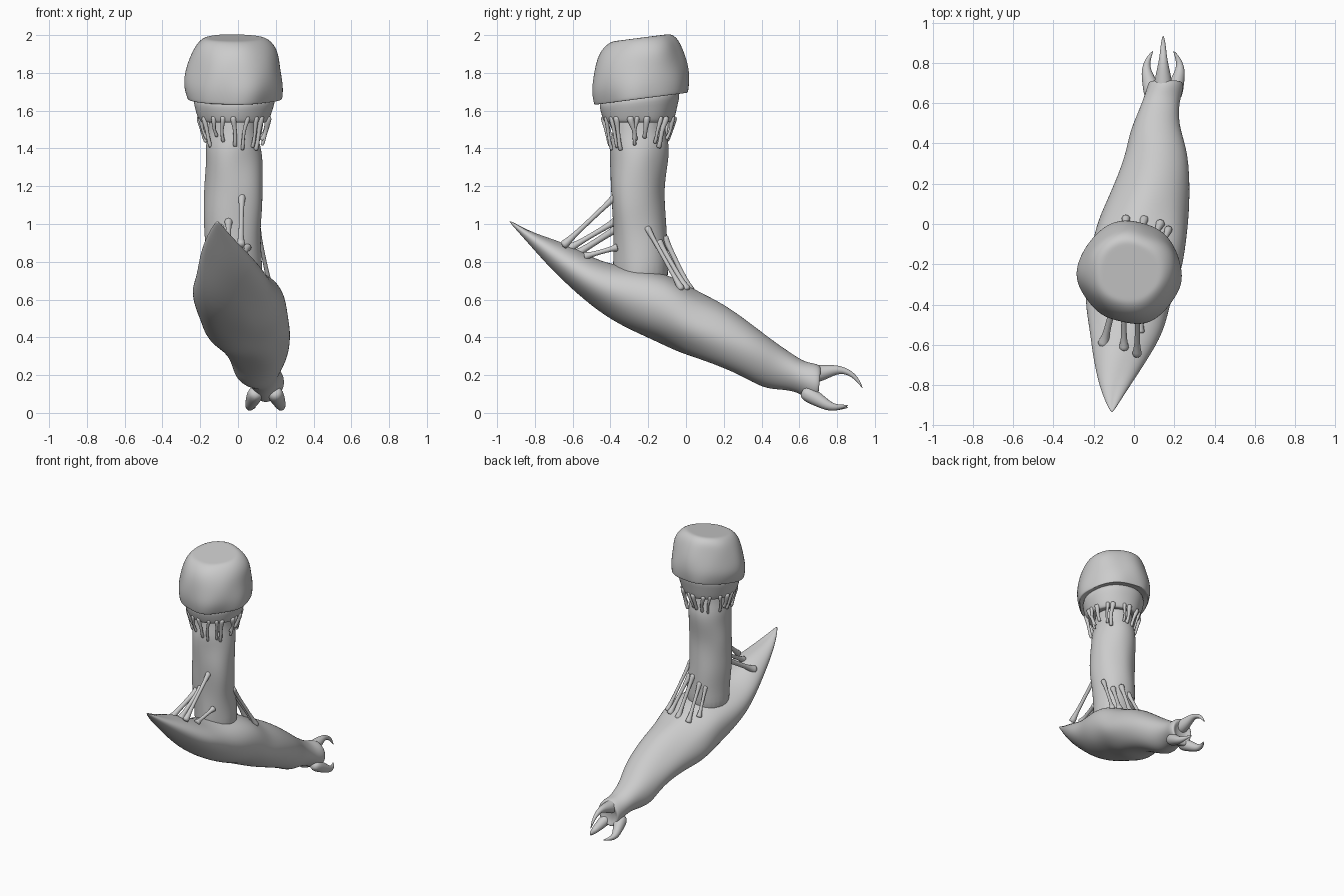
import bpy, bmesh, math, random
from mathutils import Vector, noise

random.seed(4)


def loft(name, rings, sides=24, bump=0.0, levels=2):
    """Skin a list of (centre, u, v) ellipses into a smooth closed mesh."""
    bm = bmesh.new()
    loops = []
    for c, u, v in rings:
        loop = []
        for i in range(sides):
            a = 2 * math.pi * i / sides
            off = u * math.cos(a) + v * math.sin(a)
            p = c + off
            if off.length > 0.03:
                p = p + off.normalized() * noise.noise(p * 6) * bump
            loop.append(bm.verts.new(p))
        loops.append(loop)
    for a, b in zip(loops, loops[1:]):
        for i in range(sides):
            j = (i + 1) % sides
            bm.faces.new((a[i], a[j], b[j], b[i]))
    bm.faces.new(loops[0][::-1])
    bm.faces.new(loops[-1])
    bmesh.ops.recalc_face_normals(bm, faces=bm.faces)
    for f in bm.faces:
        f.smooth = True
    me = bpy.data.meshes.new(name)
    bm.to_mesh(me)
    bm.free()
    ob = bpy.data.objects.new(name, me)
    bpy.context.collection.objects.link(ob)
    mod = ob.modifiers.new("smooth", 'SUBSURF')
    mod.levels = mod.render_levels = levels
    return ob


def tube(name, pts, sides=8, levels=2):
    """Tapered tube through (x, y, z, radius) points."""
    P = [Vector(p[:3]) for p in pts]
    rings = []
    for i, p in enumerate(P):
        d = (P[min(i + 1, len(P) - 1)] - P[max(i - 1, 0)]).normalized()
        u = d.cross(Vector((1, 0, 0))).normalized()
        r = pts[i][3] * 1.05
        rings.append((p, u * r, d.cross(u) * r))
    return loft(name, rings, sides, 0, levels)


def round_stack(name, stack, bump):
    """Upright round form from (x, y, z, rx, ry, tilt) rings."""
    return loft(name, [(Vector((x, y, z)), Vector((rx, 0, 0)), Vector((0, ry, ry * t)))
                       for x, y, z, rx, ry, t in stack], 28, bump)


# Slug-like body: top (y, z), bottom (y, z), centre x, half width
body = [(-0.935, 1.022, -0.938, 1.012, -0.11, 0.005),
        (-0.81, 0.965, -0.85, 0.905, -0.10, 0.07),
        (-0.63, 0.89, -0.72, 0.77, -0.07, 0.14),
        (-0.48, 0.805, -0.58, 0.625, -0.045, 0.19),
        (-0.36, 0.785, -0.42, 0.505, -0.025, 0.215),
        (-0.21, 0.77, -0.26, 0.435, 0.0, 0.235),
        (-0.07, 0.73, -0.12, 0.365, 0.025, 0.237),
        (0.05, 0.645, -0.01, 0.305, 0.045, 0.225),
        (0.20, 0.575, 0.12, 0.265, 0.075, 0.195),
        (0.38, 0.435, 0.29, 0.205, 0.11, 0.16),
        (0.49, 0.365, 0.41, 0.125, 0.108, 0.135),
        (0.56, 0.325, 0.52, 0.13, 0.115, 0.11),
        (0.63, 0.275, 0.60, 0.11, 0.13, 0.09),
        (0.69, 0.26, 0.67, 0.055, 0.145, 0.09),
        (0.725, 0.235, 0.71, 0.06, 0.145, 0.08),
        (0.69, 0.20, 0.68, 0.10, 0.145, 0.05)]
rings = []
for ty, tz, by, bz, cx, hw in body:
    t, b = Vector((cx, ty, tz)), Vector((cx, by, bz))
    rings.append(((t + b) / 2, Vector((hw, 0, 0)), (t - b) / 2))
loft("body", rings, 24, 0.025)

# Claws around the mouth: one above, a mirrored pair below
tube("upper_claw", [(0.145, 0.62, 0.20, 0.06), (0.145, 0.72, 0.21, 0.045),
                    (0.145, 0.80, 0.233, 0.024), (0.145, 0.86, 0.218, 0.016),
                    (0.145, 0.905, 0.182, 0.011), (0.145, 0.935, 0.13, 0.002)])
for s, side in ((-1, "left"), (1, "right")):
    tube(side + "_lower_claw",
         [(0.145 + s * dx, y, z, r) for dx, y, z, r in
          [(0.045, 0.61, 0.12, 0.05), (0.066, 0.70, 0.07, 0.04), (0.088, 0.765, 0.028, 0.024),
           (0.076, 0.82, 0.03, 0.014), (0.05, 0.86, 0.035 + s * 0.006, 0.002)]])

# Upright column rising from the body
round_stack("column", [(-0.02, -0.24, 0.62, 0.15, 0.15, 0),
                       (-0.02, -0.24, 0.80, 0.15, 0.15, 0),
                       (-0.025, -0.25, 0.95, 0.148, 0.142, 0),
                       (-0.025, -0.258, 1.08, 0.15, 0.137, 0),
                       (-0.025, -0.255, 1.20, 0.156, 0.145, 0),
                       (-0.02, -0.25, 1.33, 0.15, 0.15, 0),
                       (-0.02, -0.25, 1.42, 0.146, 0.148, 0),
                       (-0.02, -0.25, 1.50, 0.132, 0.132, 0),
                       (-0.02, -0.25, 1.62, 0.13, 0.13, 0)], 0.025)

# Flared collar under the cap
round_stack("collar", [(-0.02, -0.25, 1.56, 0.11, 0.11, 0),
                       (-0.02, -0.25, 1.54, 0.16, 0.16, 0),
                       (-0.02, -0.25, 1.535, 0.18, 0.18, 0),
                       (-0.02, -0.25, 1.56, 0.192, 0.19, 0.03),
                       (-0.02, -0.25, 1.62, 0.21, 0.206, 0.1),
                       (-0.02, -0.245, 1.69, 0.226, 0.222, 0.14),
                       (-0.02, -0.245, 1.70, 0.1, 0.1, 0.14)], 0.01)

# Domed cap with flat, tilted top
profile = [(0.10, 1.685), (0.20, 1.68), (0.238, 1.663), (0.247, 1.661), (0.252, 1.675),
           (0.262, 1.74), (0.25, 1.82), (0.228, 1.90), (0.20, 1.955), (0.165, 1.985),
           (0.135, 1.986), (0.125, 1.986), (0.05, 1.986)]
round_stack("cap", [(-0.02, -0.24, z, r, r, 0.13) for r, z in profile], 0.022)

# Fringe of short strands joining collar to column
N = 20
for i in range(N):
    a = 2 * math.pi * (i + random.uniform(-0.3, 0.3)) / N
    b = a + random.uniform(-0.12, 0.12)
    low = random.uniform(1.385, 1.46)
    w = random.uniform(0.008, 0.013)
    path = [(a, 0.186, 1.575, w * 2.0), (a, 0.182, 1.54, w * 1.5), (b, 0.172, 1.50, w),
            (b, 0.158, low + 0.02, w), (b, 0.145, low, w * 1.5)]
    tube("fringe_strand", [(-0.02 + r * math.cos(t), -0.25 + r * math.sin(t), z, k)
                           for t, r, z, k in path], 6, 1)

# Long strands bracing the column against the body: top, bottom, radius
braces = [((0.02, -0.38, 1.14), (0.015, -0.64, 0.895), 0.014),
          ((-0.05, -0.38, 1.01), (-0.05, -0.61, 0.875), 0.015),
          ((-0.09, -0.36, 0.98), (-0.15, -0.59, 0.835), 0.018),
          ((0.05, -0.37, 0.875), (0.03, -0.53, 0.83), 0.014),
          ((0.105, -0.20, 0.97), (0.17, -0.03, 0.665), 0.012),
          ((0.07, -0.14, 0.90), (0.13, 0.0, 0.66), 0.014),
          ((0.02, -0.11, 0.92), (0.05, 0.02, 0.655), 0.014),
          ((-0.04, -0.105, 0.88), (-0.04, 0.025, 0.65), 0.013),
          ((-0.08, -0.12, 0.86), (-0.09, -0.03, 0.68), 0.012)]
for top, bottom, r in braces:
    t, b = Vector(top), Vector(bottom)
    tube("brace_strand", [(*t.lerp(b, f), r * k) for f, k in
                          ((-0.06, 1.7), (0.02, 1.5), (0.12, 1), (0.5, 0.9),
                           (0.85, 1), (0.97, 1.6), (1.06, 2.0))], 8, 1)
